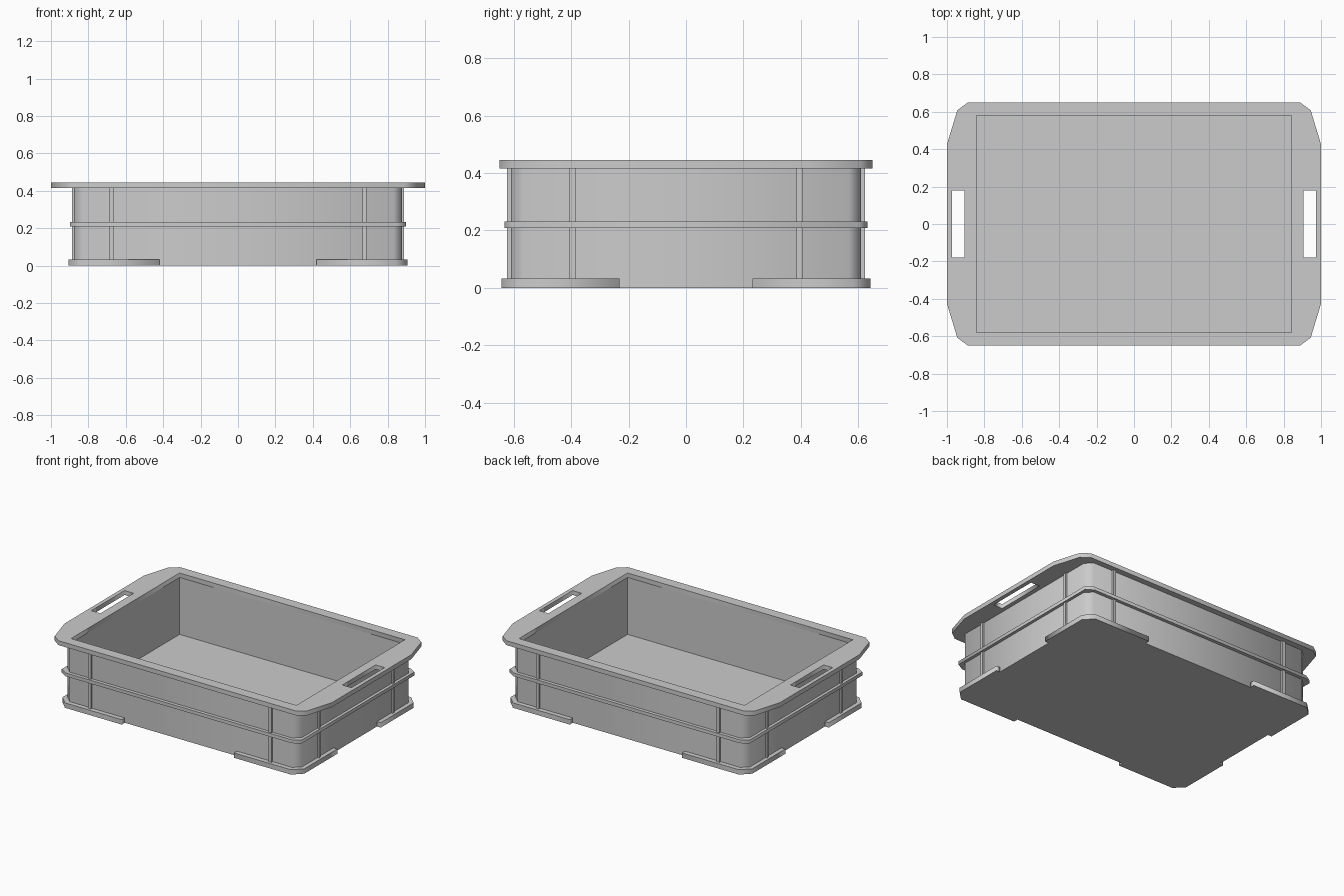
import bpy

if "Cube" in bpy.data.objects:
    bpy.data.objects.remove(bpy.data.objects["Cube"])


def prism(name, loops, z0, z1):
    """Extrude flat closed loops; loops inside the first one become holes."""
    cu = bpy.data.curves.new(name, 'CURVE')
    cu.dimensions = '2D'
    cu.fill_mode = 'BOTH'
    cu.extrude = (z1 - z0) / 2
    for pts in loops:
        sp = cu.splines.new('POLY')
        sp.points.add(len(pts) - 1)
        for p, (x, y) in zip(sp.points, pts):
            p.co = (x, y, 0, 1)
        sp.use_cyclic_u = True
    ob = bpy.data.objects.new(name, cu)
    bpy.context.collection.objects.link(ob)
    bpy.ops.object.select_all(action='DESELECT')
    ob.select_set(True)
    bpy.context.view_layer.objects.active = ob
    bpy.ops.object.convert(target='MESH')
    ob = bpy.context.view_layer.objects.active
    ob.name = name
    for v in ob.data.vertices:
        v.co.z += (z0 + z1) / 2
    # weld the caps to the sides
    m = ob.modifiers.new('weld', 'WELD')
    m.merge_threshold = 0.0005
    bpy.ops.object.modifier_apply(modifier=m.name)
    return ob


def quad(pts):
    """Mirror a corner outline, listed from the y side to the x side, to all four corners."""
    a = pts
    b = [(x, -y) for x, y in reversed(pts)]
    c = [(-x, -y) for x, y in pts]
    d = [(-x, y) for x, y in reversed(pts)]
    return a + b + c + d


def rect(x0, x1, y0, y1):
    return [(x0, y0), (x1, y0), (x1, y1), (x0, y1)]


def box(name, x0, x1, y0, y1, z0, z1):
    bpy.ops.mesh.primitive_cube_add(size=1)
    ob = bpy.context.object
    ob.name = name
    for v in ob.data.vertices:
        v.co = ((x0 + x1) / 2 + v.co.x * (x1 - x0),
                (y0 + y1) / 2 + v.co.y * (y1 - y0),
                (z0 + z1) / 2 + v.co.z * (z1 - z0))
    return ob


def mirror_xy(ob):
    m = ob.modifiers.new('mirror', 'MIRROR')
    m.use_axis = (True, True, False)
    m.use_mirror_merge = False


IX, IY = 0.843, 0.58                      # inner opening half sizes
RIM0, RIM1 = 0.415, 0.445
body_corner = [(0.832, 0.61), (0.877, 0.567)]

# tub with chamfered corners and a rectangular pocket
tub = prism('tub', [quad(body_corner)], 0, RIM0)
cutter = box('pocket_cutter', -IX, IX, -IY, IY, 0.03, 0.6)
cutter.hide_render = True
bo = tub.modifiers.new('pocket', 'BOOLEAN')
bo.operation = 'DIFFERENCE'
bo.solver = 'EXACT'
bo.object = cutter
bpy.context.view_layer.objects.active = tub
bpy.ops.object.modifier_apply(modifier='pocket')
bpy.data.objects.remove(cutter)

# top rim with opening and two hand slots
rim_outline = quad([(0.888, 0.65), (0.945, 0.608), (1.0, 0.425)])
prism('rim', [rim_outline, rect(-IX, IX, -IY, IY),
              rect(0.905, 0.973, -0.178, 0.178),
              rect(-0.973, -0.905, -0.178, 0.178)], RIM0, RIM1)

# band around the middle
band_outline = quad([(0.845, 0.633), (0.897, 0.603)])
prism('middle_band', [band_outline, quad(body_corner)], 0.209, 0.232)

# corner feet
foot = prism('corner_feet', [[(0.42, 0.642), (0.845, 0.642), (0.905, 0.583), (0.905, 0.232),
                              (0.877, 0.232), (0.877, 0.567), (0.832, 0.61), (0.42, 0.61)]],
             0, 0.033)
mirror_xy(foot)

# upright ribs on long and short sides
mirror_xy(box('long_side_ribs', 0.665, 0.687, 0.605, 0.623, 0.033, RIM0))
mirror_xy(box('short_side_ribs', 0.87, 0.888, 0.385, 0.405, 0.033, RIM0))
